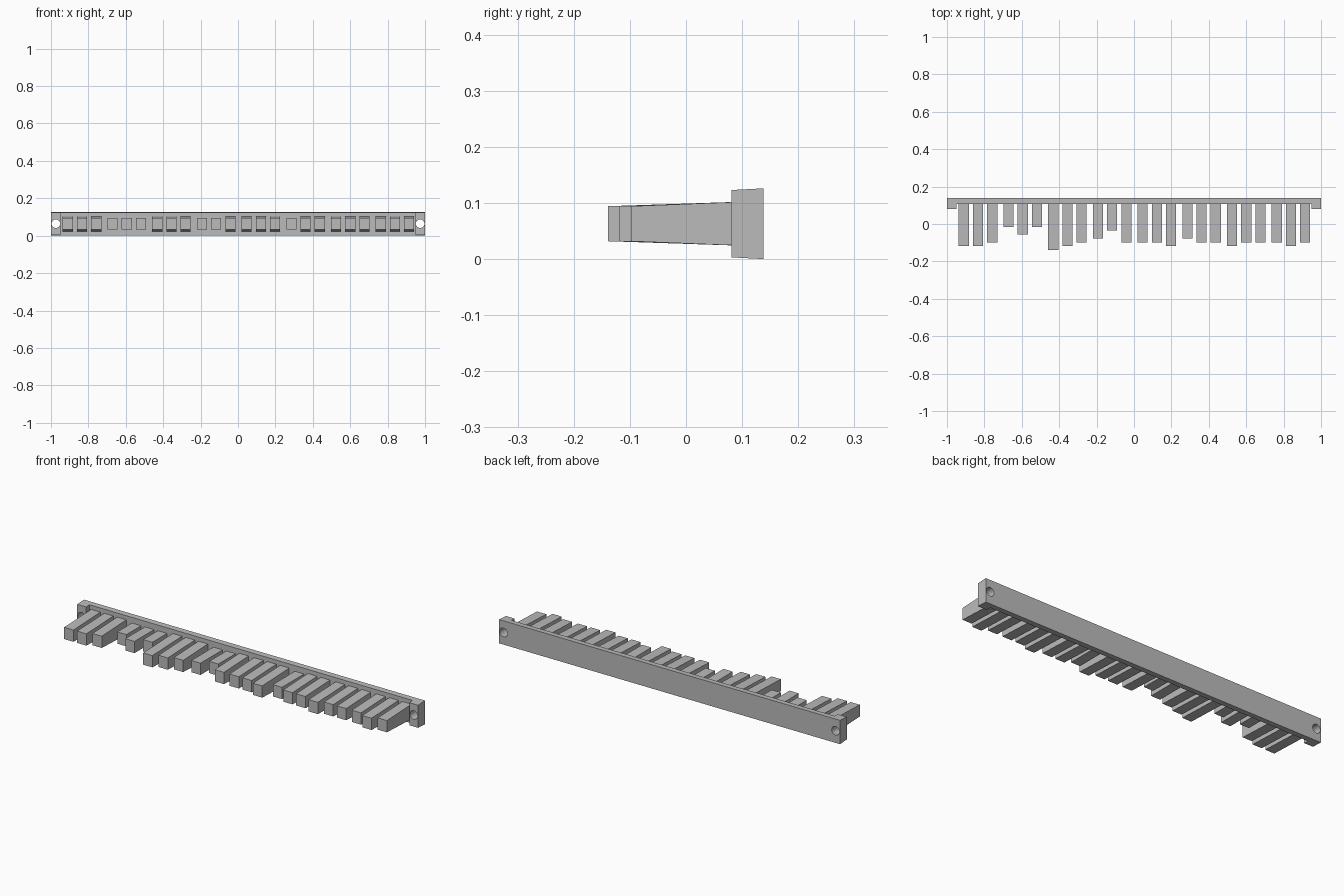
import bpy
import bmesh
from math import radians

cube = bpy.data.objects.get("Cube")
if cube:
    bpy.data.objects.remove(cube, do_unlink=True)

grey = bpy.data.materials.new("plain grey")
grey.use_nodes = True
colour = (0.5, 0.5, 0.5, 1)
grey.diffuse_color = colour
grey.node_tree.nodes["Principled BSDF"].inputs["Base Color"].default_value = colour

BACK, FRONT, PLATE_FRONT = 0.138, 0.081, 0.108
MID_Z = 0.063


def prism(name, outline, half_height):
    """Extrude an xy outline; half_height(y) gives the drafted height."""
    bm = bmesh.new()
    low = [bm.verts.new((x, y, MID_Z - half_height(y))) for x, y in outline]
    high = [bm.verts.new((x, y, MID_Z + half_height(y))) for x, y in outline]
    bm.faces.new(low)
    bm.faces.new(high)
    n = len(outline)
    for i in range(n):
        j = (i + 1) % n
        bm.faces.new((low[i], low[j], high[j], high[i]))
    bmesh.ops.recalc_face_normals(bm, faces=bm.faces)
    mesh = bpy.data.meshes.new(name)
    bm.to_mesh(mesh)
    bm.free()
    mesh.materials.append(grey)
    obj = bpy.data.objects.new(name, mesh)
    bpy.context.collection.objects.link(obj)
    return obj


# Rail with a thicker mounting block at each end, slightly drafted to the front
half = [(1, BACK), (1, FRONT), (0.948, FRONT), (0.948, PLATE_FRONT)]
outline = half + [(-x, y) for x, y in reversed(half)]
rail = prism("rail", outline,
             lambda y: 0.063 - 0.003 * (BACK - y) / (BACK - FRONT))

# Screw holes through the end blocks
for side in (-1, 1):
    bpy.ops.mesh.primitive_cylinder_add(
        vertices=16, radius=0.023, depth=0.2,
        location=(side * 0.974, 0.11, 0.064), rotation=(radians(90), 0, 0))
    cutter = bpy.context.object
    cutter.name = "hole_cutter"
    cutter.hide_render = True
    cut = rail.modifiers.new("screw hole", "BOOLEAN")
    cut.operation = "DIFFERENCE"
    cut.solver = "EXACT"
    cut.object = cutter
    bpy.context.view_layer.objects.active = rail
    bpy.ops.object.modifier_apply(modifier=cut.name)
    bpy.data.objects.remove(cutter, do_unlink=True)

# Teeth in groups of three; each digit is how many steps the tooth is shortened
STEPS = "112646012352221322122212"
for i, digit in enumerate(STEPS):
    step = int(digit)
    group, place = divmod(i, 3)
    x = -0.834 + 0.239 * group + 0.076 * (place - 1)
    tip = -0.139 + 0.0207 * step
    root = PLATE_FRONT + 0.005
    # Long teeth taper towards the tip, short ones are straight
    flare = 0.0085 if step < 3 else 0

    def height(y, tip=tip, flare=flare):
        return 0.0312 + flare * (y - tip) / (root - tip)

    w = 0.027
    prism(f"tooth_{i + 1}",
          [(x - w, tip), (x + w, tip), (x + w, root), (x - w, root)], height)
